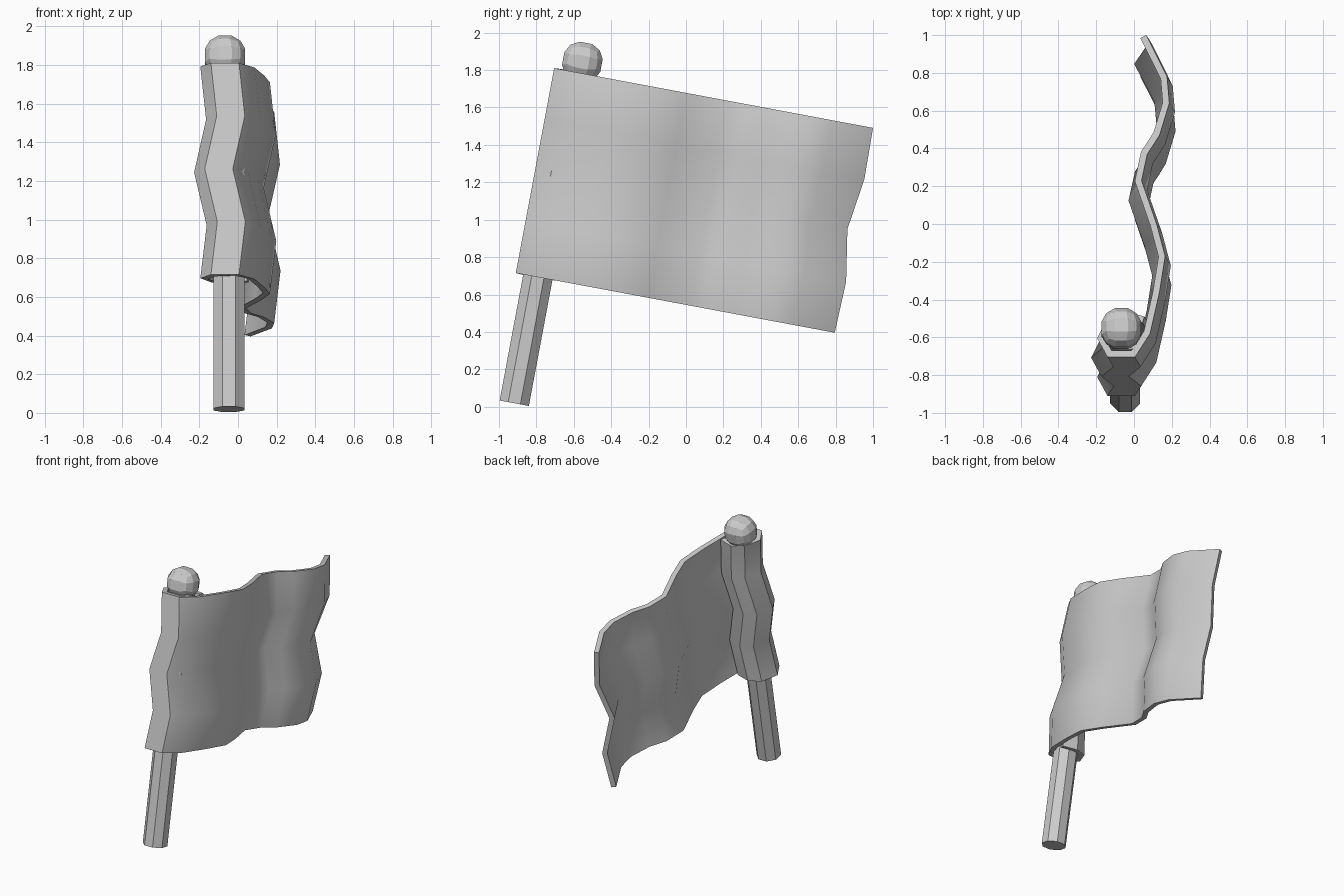
import bpy, bmesh
from mathutils import Vector, Matrix

if "Cube" in bpy.data.objects:
    bpy.data.objects.remove(bpy.data.objects["Cube"])

# Frame leaning with the pole: x sideways, b along the cloth, a up the pole
a = Vector((0, 0.184, 0.983)).normalized()
b = Vector((0, a.z, -a.y))
P0 = Vector((0, -0.705, 1.81))
FRAME = Matrix.Translation(P0) @ Matrix(((1, 0, 0), (0, b.y, a.y), (0, b.z, a.z))).to_4x4()


def finish(name, bm, smooth=False):
    bmesh.ops.transform(bm, matrix=FRAME, verts=bm.verts)
    me = bpy.data.meshes.new(name)
    bm.to_mesh(me)
    bm.free()
    ob = bpy.data.objects.new(name, me)
    bpy.context.collection.objects.link(ob)
    return ob


# Eight-sided pole
bm = bmesh.new()
bottom, top = -1.80, 0.0
bmesh.ops.create_cone(bm, cap_ends=True, segments=8, radius1=0.086, radius2=0.086, depth=top - bottom,
                      matrix=Matrix.Translation((-0.047, 0.12, (top + bottom) / 2)) @ Matrix.Rotation(0.3927, 4, 'Z'))
finish("pole", bm)

# Faceted ball on top
bm = bmesh.new()
bmesh.ops.create_cube(bm, size=2)
bmesh.ops.subdivide_edges(bm, edges=bm.edges[:], cuts=2, use_grid_fill=True)
for v in bm.verts:
    v.co = v.co.normalized() * 0.115
bmesh.ops.translate(bm, vec=(-0.067, 0.142, 0.06), verts=bm.verts)
finish("pole_finial", bm)

# Flag: top-edge outline (x, y), looping round the pole and then waving backwards
outline = [(0.055, -0.49), (-0.05, -0.46), (-0.14, -0.495), (-0.195, -0.605), (-0.14, -0.705),
           (0.005, -0.705), (0.085, -0.58), (0.135, -0.36), (0.165, -0.17), (0.12, 0.0),
           (0.04, 0.23), (0.07, 0.37), (0.135, 0.47), (0.187, 0.64), (0.175, 0.78), (0.065, 1.0)]
sway = [0, 0.03, -0.032, 0.033, 0]        # sideways ripple of each row
stretch = [0, 0.005, -0.035, 0.01, 0]     # ripple of the free edge
bm = bmesh.new()
rows = []
for r in range(5):
    row = []
    for x, y in outline:
        u = (y + 0.705) / a.z
        f = max(0, y) ** 2
        row.append(bm.verts.new((x + sway[r], u + stretch[r] * f, -1.114 * r / 4)))
    rows.append(row)
for r in range(4):
    for i in range(len(outline) - 1):
        bm.faces.new((rows[r][i], rows[r + 1][i], rows[r + 1][i + 1], rows[r][i + 1]))
flag = finish("flag", bm)
thick = flag.modifiers.new("thickness", 'SOLIDIFY')
thick.thickness = 0.035
thick.offset = -1
thick.use_even_offset = True
bpy.context.view_layer.objects.active = flag
flag.select_set(True)
bpy.ops.object.modifier_apply(modifier="thickness")
bpy.ops.object.shade_smooth_by_angle(angle=0.56)
